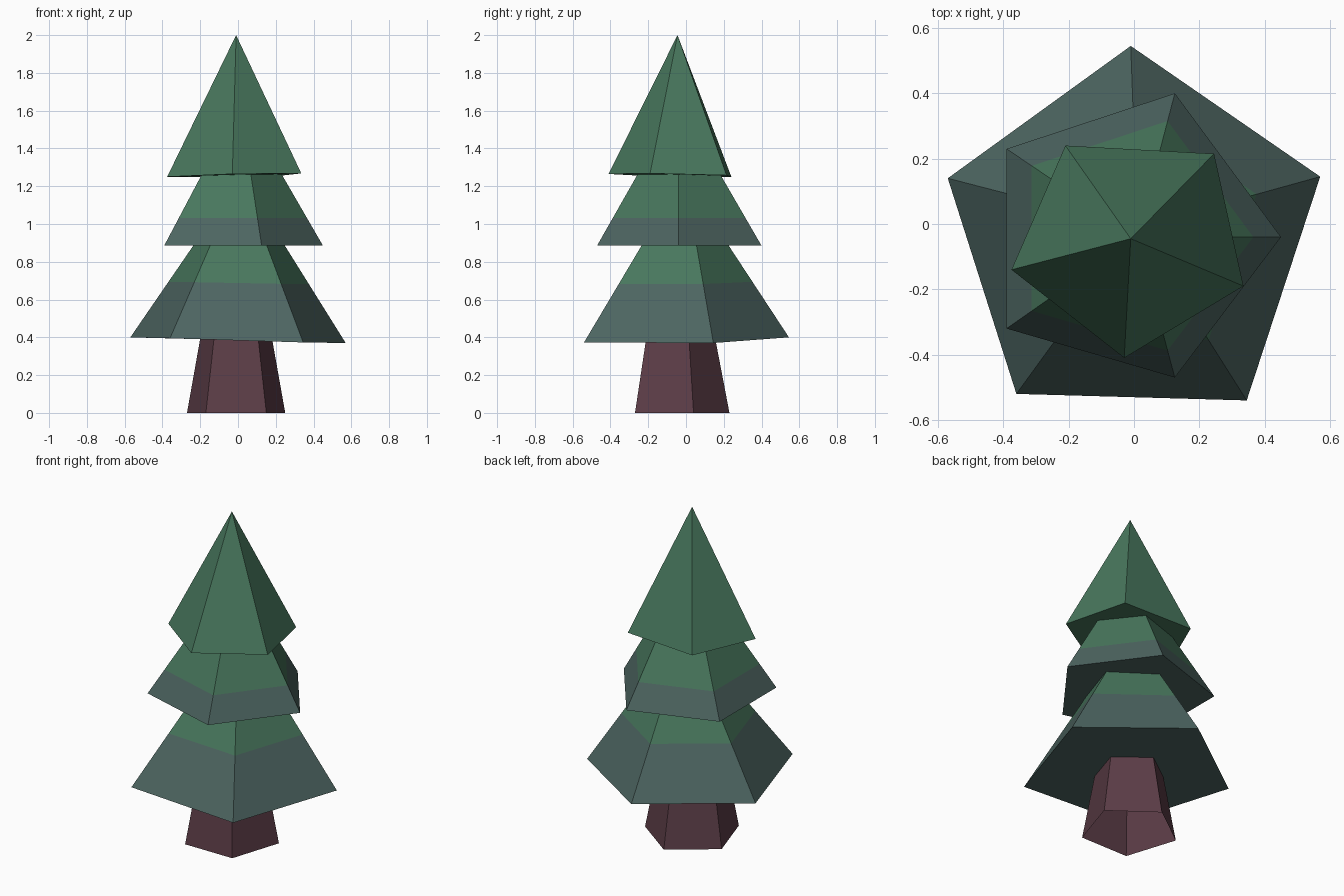
import bpy
from mathutils import Vector

if "Cube" in bpy.data.objects:
    bpy.data.objects.remove(bpy.data.objects["Cube"])


def material(name, r, g, b):
    m = bpy.data.materials.new(name)
    lin = [((c / 255 + 0.055) / 1.055) ** 2.4 for c in (r, g, b)]
    m.diffuse_color = (*lin, 1)
    m.use_nodes = True
    m.node_tree.nodes["Principled BSDF"].inputs["Base Color"].default_value = m.diffuse_color
    return m


green = material("leaf green", 72, 119, 93)
grey_green = material("grey green", 77, 101, 97)
bark = material("bark brown", 92, 61, 71)


def taper(name, base, centre, top_z, scale, mats, band=None, open_base=False):
    """Low-poly skirt: base ring shrinks towards centre at top_z (scale 0 = point).
    band = fraction of the height where the colour changes."""
    base = [Vector(p) for p in base]
    c = Vector((*centre, top_z))
    top = []
    for p in base:
        t = c + (p - c) * scale
        t.z = top_z
        top.append(t)
    rings = [base]
    if band:
        rings.append([p.lerp(t, band) for p, t in zip(base, top)])
    n = len(base)
    if scale:
        rings.append(top)
    verts = [v for ring in rings for v in ring]
    faces, idx = [], []
    if not open_base:
        faces.append(tuple(reversed(range(n))))
        idx.append(0)
    for k in range(len(rings) - 1):
        for i in range(n):
            j = (i + 1) % n
            faces.append((k * n + i, k * n + j, (k + 1) * n + j, (k + 1) * n + i))
            idx.append(k if band else 0)
    last = (len(rings) - 1) * n
    if scale:
        faces.append(tuple(range(last, last + n)))
        idx.append(len(mats) - 1)
    else:
        verts.append(c)
        for i in range(n):
            faces.append((last + i, last + (i + 1) % n, len(verts) - 1))
            idx.append(len(mats) - 1)
    me = bpy.data.meshes.new(name)
    me.from_pydata(verts, [], faces)
    for m in mats:
        me.materials.append(m)
    for poly, i in zip(me.polygons, idx):
        poly.material_index = i
    ob = bpy.data.objects.new(name, me)
    bpy.context.collection.objects.link(ob)
    return ob


# Trunk, hollow underneath
taper("trunk",
      [(-0.27, 0.04, 0), (-0.17, -0.27, 0), (0.15, -0.27, 0), (0.25, 0.04, 0), (-0.01, 0.23, 0)],
      (-0.01, -0.05), 0.395, 0.73, [bark], open_base=True)

# Lower branches, slightly tilted
taper("lower_branches",
      [(-0.57, 0.14, 0.40), (-0.36, -0.52, 0.395), (0.345, -0.54, 0.373),
       (0.57, 0.145, 0.37), (-0.01, 0.545, 0.40)],
      (0.01, -0.01), 0.89, 0.42, [grey_green, green], band=0.6)

# Middle branches
taper("middle_branches",
      [(-0.39, 0.23, 0.887), (-0.39, -0.32, 0.887), (0.125, -0.47, 0.887),
       (0.45, -0.04, 0.885), (0.125, 0.40, 0.885)],
      (0.01, -0.04), 1.265, 0.50, [grey_green, green], band=0.385)

# Pointed top
taper("top_branches",
      [(-0.21, 0.24, 1.25), (-0.375, -0.14, 1.25), (-0.03, -0.41, 1.265),
       (0.335, -0.19, 1.268), (0.245, 0.215, 1.258)],
      (-0.01, -0.045), 2.0, 0, [green])
